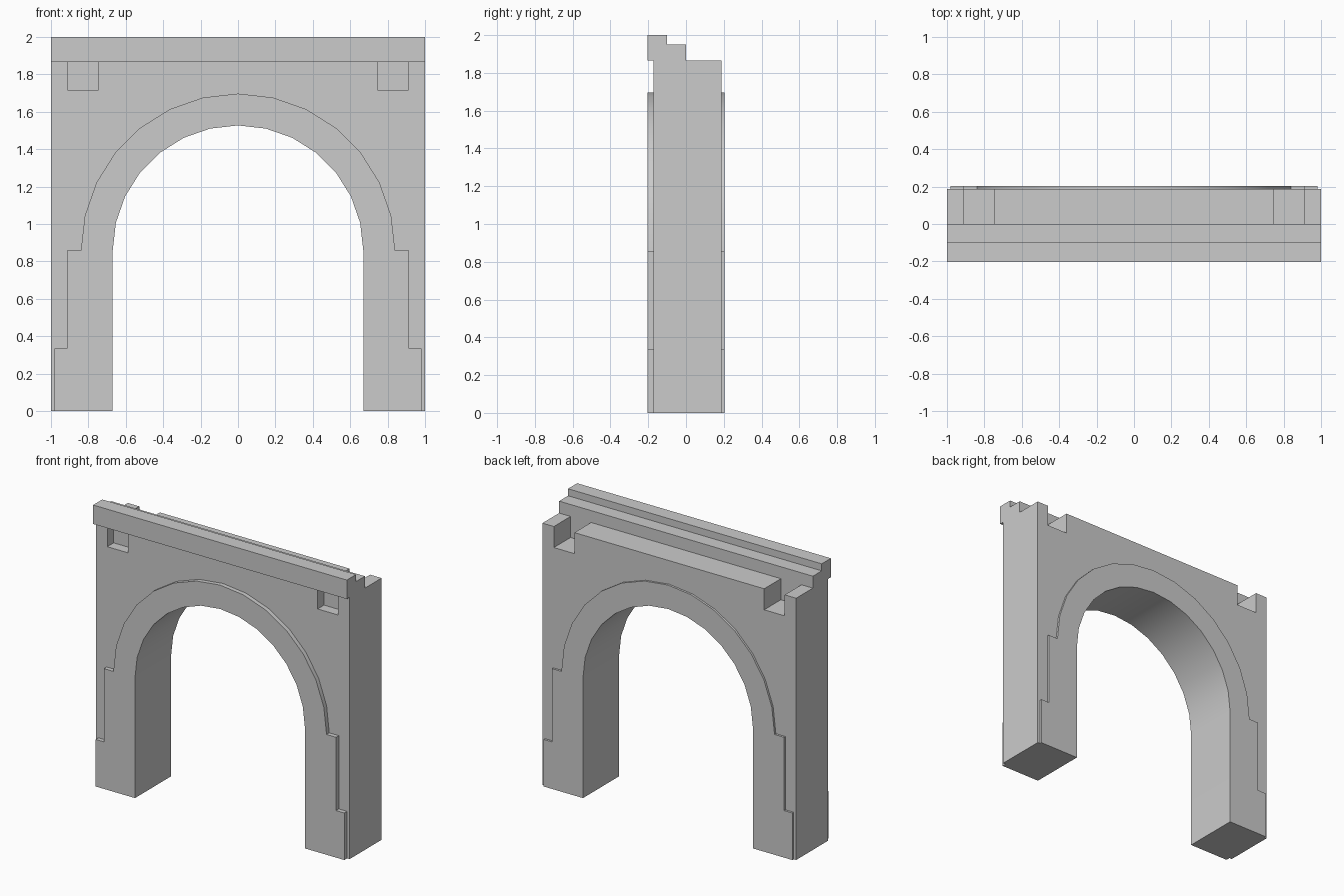
import bpy
import bmesh
import math
from mathutils import Vector

SPRING = 0.857          # height where the arch starts to curve
SEGMENTS = 14
HALF_DEPTH = 0.203
WALL_TOP = 1.865

cube = bpy.data.objects.get("Cube")
if cube:
    bpy.data.objects.remove(cube, do_unlink=True)

stone = bpy.data.materials.new("grey_stone")
stone.use_nodes = True
grey = (0.6, 0.6, 0.6, 1)
stone.diffuse_color = grey
stone.node_tree.nodes["Principled BSDF"].inputs["Base Color"].default_value = grey


def extrude(name, points, offset):
    """Solid made by sweeping a closed 3D outline along an offset."""
    bm = bmesh.new()
    face = bm.faces.new([bm.verts.new(p) for p in points])
    swept = bmesh.ops.extrude_face_region(bm, geom=[face])["geom"]
    moved = [g for g in swept if isinstance(g, bmesh.types.BMVert)]
    bmesh.ops.translate(bm, verts=moved, vec=Vector(offset))
    bmesh.ops.recalc_face_normals(bm, faces=bm.faces)
    mesh = bpy.data.meshes.new(name)
    bm.to_mesh(mesh)
    bm.free()
    mesh.materials.append(stone)
    obj = bpy.data.objects.new(name, mesh)
    bpy.context.collection.objects.link(obj)
    return obj


def panel(name, outline, front, back):
    """Extrude an (x, z) outline from front to back."""
    return extrude(name, [(x, front, z) for x, z in outline], (0, back - front, 0))


def arc(radius):
    angles = [math.pi * i / SEGMENTS for i in range(SEGMENTS + 1)]
    return [(radius * math.cos(a), SPRING + radius * math.sin(a)) for a in angles]


def select_only(obj):
    bpy.ops.object.select_all(action='DESELECT')
    obj.select_set(True)
    bpy.context.view_layer.objects.active = obj


# Outer edge of the surround: stepped jambs with an arch above
jamb = [(0.98, 0), (0.98, 0.335), (0.915, 0.335), (0.915, SPRING)]
outer = jamb + arc(0.84) + [(-x, z) for x, z in reversed(jamb)]
inner = [(0.67, 0)] + arc(0.67) + [(-0.67, 0)]

# Arch surround, standing proud of the wall on both faces
arch_surround = panel("arch_surround", outer + inner[::-1], -HALF_DEPTH, HALF_DEPTH)

# Wall around the surround
wall_outline = [(1, 0), (1, WALL_TOP), (-1, WALL_TOP), (-1, 0)] + outer[::-1]
wall = panel("wall", wall_outline, -0.172, 0.188)

# Beam pockets cut into the front face and the back ledge
for side in (-1, 1):
    for front, back in ((-0.3, -0.1), (0, 0.3)):
        pocket = [(side * x, z) for x, z in
                  ((0.748, 1.715), (0.91, 1.715), (0.91, 1.95), (0.748, 1.95))]
        cutter = panel("pocket_cutter", pocket, front, back)
        cutter.hide_render = True
        select_only(wall)
        cut = wall.modifiers.new("pocket", 'BOOLEAN')
        cut.operation = 'DIFFERENCE'
        cut.solver = 'EXACT'
        cut.object = cutter
        bpy.ops.object.modifier_apply(modifier=cut.name)
        bpy.data.objects.remove(cutter, do_unlink=True)

# Stepped cornice along the top
steps = [(-HALF_DEPTH, WALL_TOP), (-HALF_DEPTH, 2), (-0.1, 2),
         (-0.1, 1.95), (0, 1.95), (0, WALL_TOP)]
cornice = extrude("cornice", [(-1, y, z) for y, z in steps], (2, 0, 0))

# Smooth the arch curve and keep all corners crisp
for obj in (arch_surround, wall, cornice):
    select_only(obj)
    bpy.ops.object.shade_smooth_by_angle(angle=math.radians(30))
